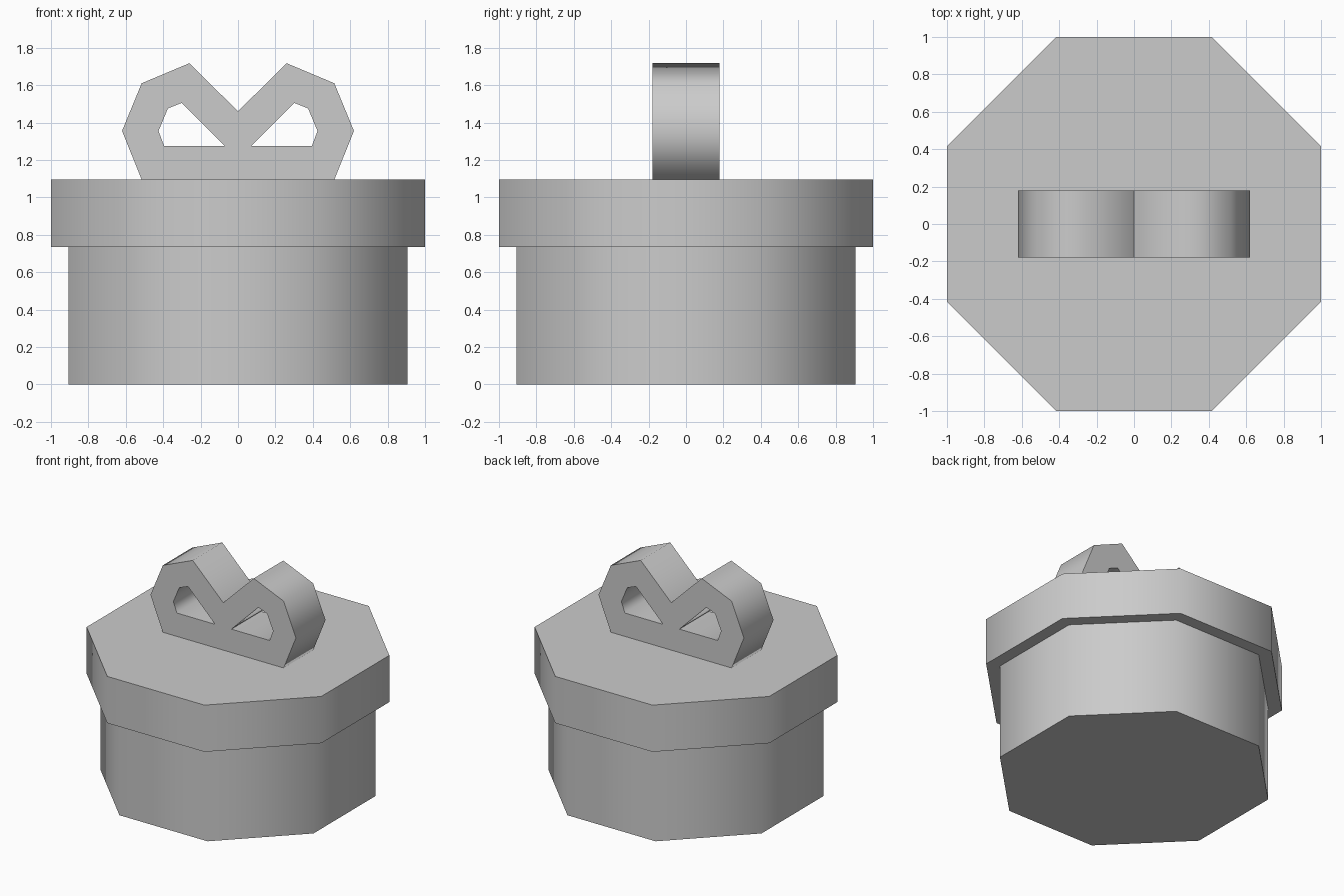
import bpy, bmesh, math

if "Cube" in bpy.data.objects:
    bpy.data.objects.remove(bpy.data.objects["Cube"])

def finish(obj):
    bpy.ops.object.select_all(action='DESELECT')
    obj.select_set(True)
    bpy.context.view_layer.objects.active = obj
    bpy.ops.object.shade_smooth_by_angle(angle=math.radians(75))

def octagon(name, half_width, z0, z1):
    bpy.ops.mesh.primitive_cylinder_add(
        vertices=8, radius=half_width / math.cos(math.pi / 8),
        depth=z1 - z0, location=(0, 0, (z0 + z1) / 2),
        rotation=(0, 0, math.pi / 8))
    obj = bpy.context.object
    obj.name = name
    finish(obj)

# Gift box and overhanging lid
octagon("box_body", 0.907, 0.0, 0.735)
octagon("box_lid", 1.0, 0.735, 1.095)

# Bow: right loop as paired outer and inner outlines (x, z), mirrored
outer = [(0, 1.46), (0.26, 1.717), (0.515, 1.61),
         (0.62, 1.355), (0.515, 1.095), (0, 1.095)]
inner = [(0.07, 1.275), (0.30, 1.505), (0.375, 1.475),
         (0.425, 1.355), (0.395, 1.275)]
half_depth = 0.18

bm = bmesh.new()
def ring(points, y):
    return [bm.verts.new((x, y, z)) for x, z in points]

of, ob = ring(outer, -half_depth), ring(outer, half_depth)
inf, inb = ring(inner, -half_depth), ring(inner, half_depth)
for o, i in ((of, inf), (ob, inb)):
    for k in range(5):
        bm.faces.new((o[k], o[k + 1], i[(k + 1) % 5], i[k]))
    bm.faces.new((o[5], o[0], i[0]))
for k in range(5):
    bm.faces.new((of[k], ob[k], ob[k + 1], of[k + 1]))
    n = (k + 1) % 5
    bm.faces.new((inf[k], inf[n], inb[n], inb[k]))

# Mirror the left loop and weld the centre
geom = bm.verts[:] + bm.edges[:] + bm.faces[:]
bmesh.ops.mirror(bm, geom=geom, axis='X', merge_dist=0.0001)
bmesh.ops.remove_doubles(bm, verts=bm.verts[:], dist=0.0001)
bmesh.ops.recalc_face_normals(bm, faces=bm.faces[:])
mesh = bpy.data.meshes.new("bow")
bm.to_mesh(mesh)
bm.free()
bow = bpy.data.objects.new("bow", mesh)
bpy.context.collection.objects.link(bow)
finish(bow)
